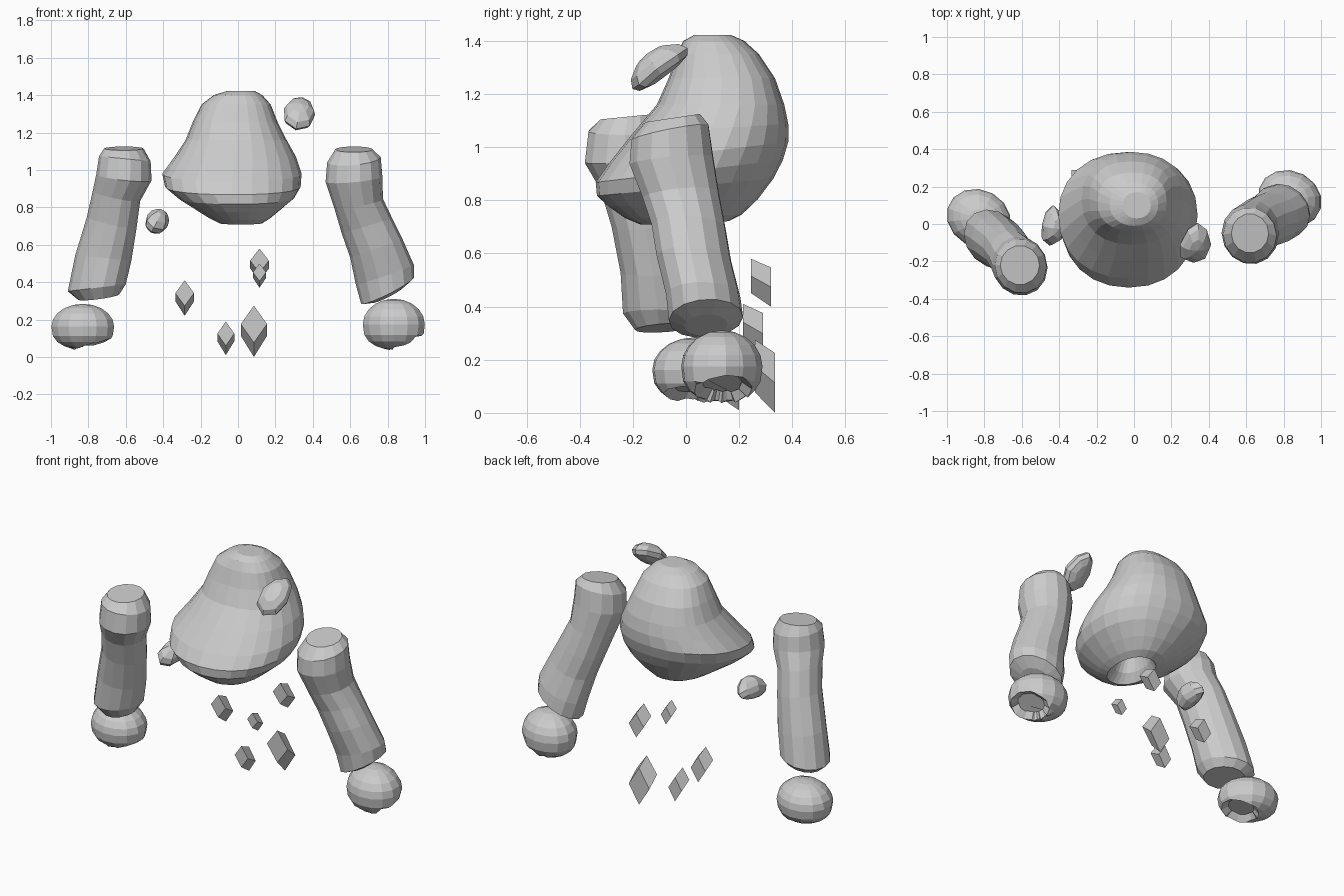
import bpy, bmesh, math, random
from mathutils import Vector, Matrix

random.seed(4)
if "Cube" in bpy.data.objects:
    bpy.data.objects.remove(bpy.data.objects["Cube"])

stone = bpy.data.materials.new("stone grey")
stone.use_nodes = True
grey = (0.6, 0.6, 0.6, 1)
stone.diffuse_color = grey
stone.node_tree.nodes["Principled BSDF"].inputs["Base Color"].default_value = grey


def finish(bm, name):
    bmesh.ops.recalc_face_normals(bm, faces=bm.faces)
    mesh = bpy.data.meshes.new(name)
    bm.to_mesh(mesh)
    bm.free()
    mesh.materials.append(stone)
    obj = bpy.data.objects.new(name, mesh)
    bpy.context.collection.objects.link(obj)
    return obj


def soften(value, power):
    return math.copysign(abs(value) ** power, value)


def loft(name, rings, sides, skew=0):
    """Join tilted rings: x, y, z, radius x, radius y, rise along x, rise along y, squareness.
    The skew grows from nothing at the first ring to its full value at the last."""
    bm = bmesh.new()
    loops = []
    for k, (x, y, z, rx, ry, sx, sy, *square) in enumerate(rings):
        power = square[0] if square else 1
        shear = skew * k / (len(rings) - 1)
        loop = []
        for i in range(sides):
            a = math.tau * i / sides
            dx = rx * soften(math.cos(a), power)
            dy = ry * soften(math.sin(a), power) - shear * dx
            loop.append(bm.verts.new((x + dx, y + dy, z + sx * dx + sy * dy)))
        loops.append(loop)
    for a, b in zip(loops, loops[1:]):
        for i in range(sides):
            j = (i + 1) % sides
            bm.faces.new((a[i], a[j], b[j], b[i]))
    bm.faces.new(loops[0])
    bm.faces.new(loops[-1])
    return finish(bm, name)


def head_ring(z, x0, x1, y0, y1, sy=0, square=.93):
    return ((x0 + x1) / 2, (y0 + y1) / 2, z, (x1 - x0) / 2, (y1 - y0) / 2, 0, sy, square)


# Head: blocky crown, wide drooping jaw, hollow neck underneath
loft("head", [
    head_ring(1.422, -.06, .09, .03, .17),
    head_ring(1.40, -.13, .13, -.01, .22),
    head_ring(1.35, -.195, .175, -.035, .275, 0, .84),
    head_ring(1.26, -.24, .21, -.065, .335, 0, .84),
    head_ring(1.16, -.28, .26, -.11, .37, 0, .88),
    head_ring(1.07, -.34, .31, -.20, .385, .06),
    head_ring(.98, -.405, .34, -.29, .385, .12),
    head_ring(.91, -.39, .335, -.34, .365, .12),
    head_ring(.85, -.32, .30, -.335, .33, .10),
    head_ring(.79, -.23, .23, -.29, .27, .05),
    head_ring(.74, -.15, .17, -.23, .21, .03),
    head_ring(.715, -.10, .13, -.17, .16, .04),
    head_ring(.765, -.07, .10, -.12, .13, .04),
    head_ring(.85, -.05, .07, -.08, .09),
], 24)

# Arms: bent at the elbow, cut off at the wrist
loft("left_arm", [
    (.62, -.05, 1.11, .10, .105, 0, .15),
    (.62, -.06, 1.055, .143, .148, .1, .2),
    (.62, -.055, .95, .152, .16, .1, .1),
    (.645, -.02, .82, .13, .145, .2, .1),
    (.69, .01, .70, .135, .14, .3, 0),
    (.74, .03, .58, .14, .14, .35, 0),
    (.785, .065, .44, .155, .138, .35, .05),
    (.80, .075, .355, .142, .138, .52, .15),
    (.80, .075, .33, .08, .08, .52, .15),
], 14, .2)
loft("right_arm", [
    (-.61, -.22, 1.115, .105, .105, 0, .1),
    (-.605, -.225, 1.06, .138, .145, -.1, 0),
    (-.61, -.225, .96, .148, .158, -.1, .1),
    (-.65, -.18, .86, .127, .143, -.2, .1),
    (-.675, -.14, .72, .133, .14, -.2, .1),
    (-.72, -.10, .53, .15, .145, -.1, 0),
    (-.755, -.08, .37, .155, .155, .12, 0),
    (-.745, -.08, .32, .11, .11, .15, .1),
], 14, .2)


# Hands: rounded stumps, blocky below, with a rough hollow opening
def hand(name, center, radii, normal, cut):
    bm = bmesh.new()
    bmesh.ops.create_uvsphere(bm, u_segments=14, v_segments=10, radius=1)
    for v in bm.verts:
        if v.co.z < 0:
            v.co.z = soften(v.co.z, .75)
        v.co.y -= .12 * v.co.x
    bmesh.ops.scale(bm, vec=radii, verts=bm.verts)
    n = Vector(normal).normalized()
    res = bmesh.ops.bisect_plane(bm, geom=bm.verts[:] + bm.edges[:] + bm.faces[:],
                                 plane_co=n * cut, plane_no=n, clear_outer=True)
    rim = [e for e in res["geom_cut"] if isinstance(e, bmesh.types.BMEdge)]
    for v in {v for e in rim for v in e.verts}:
        v.co += n * random.uniform(-.01, .01)
    bmesh.ops.holes_fill(bm, edges=rim, sides=0)
    bm.normal_update()
    cap = max(bm.faces, key=lambda f: len(f.verts))
    bmesh.ops.inset_individual(bm, faces=[cap], thickness=.035)
    for v in cap.verts:
        v.co -= n * .03
    bmesh.ops.translate(bm, vec=center, verts=bm.verts)
    finish(bm, name)


hand("left_hand", (.833, .135, .175), (.17, .153, .136), (.45, .1, -.88), .108)
hand("right_hand", (-.83, .03, .162), (.172, .157, .122), (.25, -.03, -.95), .1)


# Ears: flattened pebble-like blades
def ear(name, center, size, turn):
    bm = bmesh.new()
    bmesh.ops.create_uvsphere(bm, u_segments=8, v_segments=6, radius=1)
    for v in bm.verts:
        v.co.z -= .35 * v.co.y ** 2 - .15
        v.co.x *= 1 - .2 * v.co.y
    turn_matrix = Matrix.Rotation(turn[1], 4, "Y") @ Matrix.Rotation(turn[0], 4, "X")
    bm.transform(Matrix.Translation(center) @ turn_matrix @ Matrix.Diagonal((*size, 1)))
    finish(bm, name)


ear("left_ear", (.328, -.105, 1.305), (.085, .13, .055), (.65, .2))
ear("right_ear", (-.435, -.01, .72), (.062, .11, .066), (.2, .5))


# Back crystals: sheared diamond prisms
def crystal(name, x, y, low, high, width, depth=.075):
    bm = bmesh.new()
    h = high - low
    ends = []
    for yy, a, b in ((y, low + .28 * h, high), (y + depth, low, high - .18 * h)):
        mid = (a + b) / 2
        ends.append([bm.verts.new(p) for p in (
            (x, yy, a), (x + width / 2, yy, mid), (x, yy, b), (x - width / 2, yy, mid))])
    front, back = ends
    bm.faces.new(front)
    bm.faces.new(back)
    for i in range(4):
        j = (i + 1) % 4
        bm.faces.new((front[i], front[j], back[j], back[i]))
    finish(bm, name)


for i, spec in enumerate([
    (-.285, .215, .22, .41, .10),
    (.115, .245, .40, .58, .10),
    (.115, -.025, .37, .50, .07, .055),
    (-.065, .125, .01, .19, .09),
    (.085, .26, .0, .275, .14),
]):
    crystal(f"crystal_{i + 1}", *spec)
